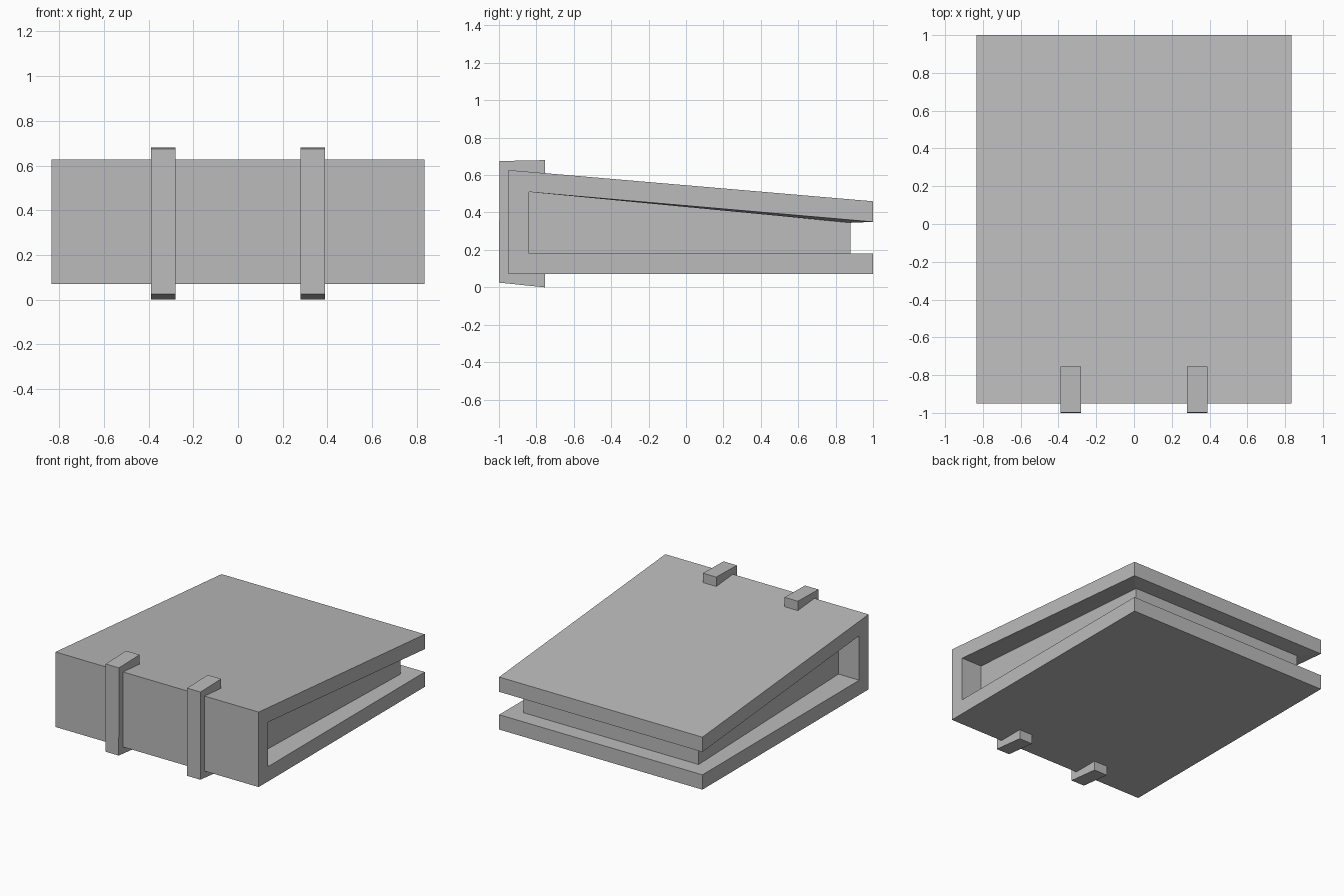
import bpy
import bmesh

default_cube = bpy.data.objects.get("Cube")
if default_cube:
    bpy.data.objects.remove(default_cube, do_unlink=True)

grey = bpy.data.materials.new("plain grey")
grey.use_nodes = True
grey.diffuse_color = (0.5, 0.5, 0.5, 1)
grey.node_tree.nodes["Principled BSDF"].inputs["Base Color"].default_value = (0.5, 0.5, 0.5, 1)


def finish(name, bm):
    bmesh.ops.recalc_face_normals(bm, faces=bm.faces)
    mesh = bpy.data.meshes.new(name)
    bm.to_mesh(mesh)
    bm.free()
    mesh.materials.append(grey)
    obj = bpy.data.objects.new(name, mesh)
    bpy.context.collection.objects.link(obj)
    return obj


def extrude_profile(name, profile, x0, x1):
    """Extrude a closed side profile of (y, z) points from x0 to x1."""
    bm = bmesh.new()
    face = bm.faces.new([bm.verts.new((x0, y, z)) for y, z in profile])
    result = bmesh.ops.extrude_face_region(bm, geom=[face])
    verts = [g for g in result["geom"] if isinstance(g, bmesh.types.BMVert)]
    bmesh.ops.translate(bm, verts=verts, vec=(x1 - x0, 0, 0))
    return finish(name, bm)


def hull(name, half_points):
    """Convex solid from points given on one side and mirrored in x."""
    bm = bmesh.new()
    for x, y, z in half_points:
        for side in (-1, 1):
            bm.verts.new((side * x, y, z))
    bmesh.ops.convex_hull(bm, input=bm.verts[:])
    bmesh.ops.dissolve_limit(bm, angle_limit=0.001, verts=bm.verts[:], edges=bm.edges[:])
    return finish(name, bm)


HALF = 0.835          # half width of the cover
SPINE_IN = -0.84      # inner face of the spine
PAGE_END = 0.88

# Cover: sloping top board, spine and flat bottom board
extrude_profile("cover", [
    (-0.95, 0.07), (1, 0.07), (1, 0.18), (SPINE_IN, 0.18),
    (SPINE_IN, 0.51), (1, 0.35), (1, 0.46), (-0.95, 0.627)], -HALF, HALF)

# Page block, slightly narrower at the spine
hull("pages", [
    (0.665, SPINE_IN, 0.18), (0.72, PAGE_END, 0.18),
    (0.72, PAGE_END, 0.345), (0.665, SPINE_IN, 0.51)])

# Shallow lining under the top board that slopes down to the pages
hull("top_lining", [
    (HALF, SPINE_IN, 0.51), (HALF, 1, 0.35), (0.72, PAGE_END, 0.345)])

# Two bands wrapped around the spine
for label, x in (("right", -0.39), ("left", 0.28)):
    extrude_profile(label + "_spine_band", [
        (-1, 0.025), (-0.755, 0), (-0.755, 0.075), (-0.94, 0.075),
        (-0.94, 0.62), (-0.755, 0.605), (-0.755, 0.68), (-0.997, 0.675)],
        x, x + 0.11)
